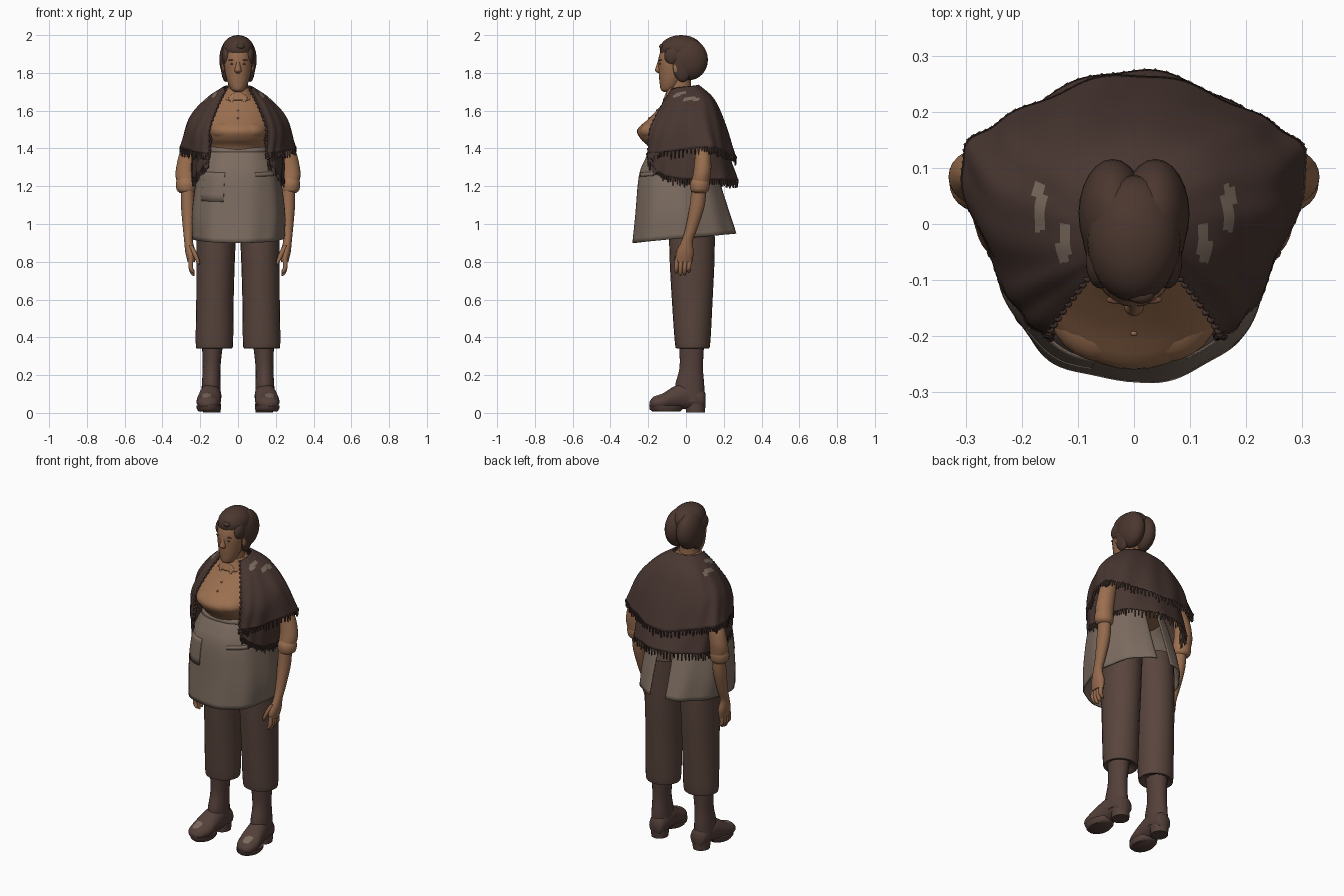
import bpy, bmesh, math, random
from mathutils import Vector, Matrix

random.seed(4)
cube = bpy.data.objects.get("Cube")
if cube:
    bpy.data.objects.remove(cube)


def material(name, *rgb):
    mat = bpy.data.materials.new(name)
    mat.use_nodes = True
    mat.diffuse_color = (*rgb, 1)
    mat.node_tree.nodes["Principled BSDF"].inputs["Base Color"].default_value = (*rgb, 1)
    return mat


SKIN = material("skin", .30, .145, .075)
BLOUSE = material("tan blouse", .33, .16, .08)
SHAWL = material("dark brown wool", .066, .038, .031)
TROUSERS = material("brown trousers", .098, .058, .046)
APRON = material("grey brown apron", .20, .148, .115)
BOOT = material("boot leather", .088, .051, .042)
HAIR = material("dark hair", .07, .038, .028)
LIPS = material("dark lips", .15, .065, .038)


def finish(name, bm, mat, mirror=False, thickness=0):
    """Turn a bmesh into a smooth object, optionally mirrored or thickened."""
    bmesh.ops.recalc_face_normals(bm, faces=bm.faces)
    mesh = bpy.data.meshes.new(name)
    bm.to_mesh(mesh)
    bm.free()
    mesh.materials.append(mat)
    obj = bpy.data.objects.new(name, mesh)
    bpy.context.collection.objects.link(obj)
    bpy.ops.object.select_all(action='DESELECT')
    obj.select_set(True)
    bpy.context.view_layer.objects.active = obj
    bpy.ops.object.shade_smooth_by_angle(angle=math.radians(50))
    if thickness:
        mod = obj.modifiers.new("thickness", 'SOLIDIFY')
        mod.thickness, mod.offset = thickness, 0
    if mirror:
        obj.modifiers.new("mirror", 'MIRROR').use_clip = False
    return obj


def spline(points, steps):
    """Smooth curve through points of any dimension."""
    pts = [Vector(p) for p in points]
    pts = [2 * pts[0] - pts[1], *pts, 2 * pts[-1] - pts[-2]]
    out = []
    for a, b, c, d in zip(pts, pts[1:], pts[2:], pts[3:]):
        for i in range(steps):
            t = i / steps
            out.append(b + (c - a) * (t / 2) + (2 * a - 5 * b + 4 * c - d) * (t * t / 2)
                       + (3 * b - a - 3 * c + d) * (t ** 3 / 2))
    return out + [pts[-2]]


def skin(name, rows, mat, closed=True, caps=True, **options):
    bm = bmesh.new()
    grid = [[bm.verts.new(p) for p in row] for row in rows]
    n = len(grid[0])
    for low, high in zip(grid, grid[1:]):
        for i in range(n if closed else n - 1):
            j = (i + 1) % n
            bm.faces.new((low[i], low[j], high[j], high[i]))
    if closed and caps:
        bm.faces.new(grid[0])
        bm.faces.new(grid[-1])
    return finish(name, bm, mat, **options)


def loft(name, profile, mat, sides=24, steps=4, along_y=False, **options):
    """Stack of ellipses given as x, y, z, half width, half depth."""
    rows = []
    for x, y, z, rx, ry in spline(profile, steps):
        ring = []
        for i in range(sides):
            a = math.tau * i / sides
            u, v = rx * math.cos(a), ry * math.sin(a)
            ring.append((x + u, y, z + v) if along_y else (x + u, y + v, z))
        rows.append(ring)
    return skin(name, rows, mat, **options)


def ball(name, centre, radii, mat, mirror=False):
    bm = bmesh.new()
    place = Matrix.Translation(centre) @ Matrix.Diagonal((*radii, 1))
    bmesh.ops.create_uvsphere(bm, u_segments=24, v_segments=16, radius=1, matrix=place)
    return finish(name, bm, mat, mirror)


def worn(obj, spots, floor):
    """Pale worn spots: faces above a height inside ellipses seen from above."""
    obj.data.materials.append(APRON)
    for face in obj.data.polygons:
        c = face.center
        for x, y, rx, ry in spots:
            if c.z > floor and ((abs(c.x) - x) / rx) ** 2 + ((c.y - y) / ry) ** 2 < 1:
                face.material_index = 1


# Trousers and boots
loft("trouser_legs", [(.125, .035, .36, .06, .06), (.125, .035, .342, .09, .083),
     (.125, .035, .375, .099, .094), (.122, .033, .6, .099, .108),
     (.118, .032, .85, .103, .12), (.11, .03, 1.1, .11, .12)], TROUSERS, mirror=True)
loft("boot_shafts", [(.142, .03, .06, .052, .065), (.142, .02, .14, .05, .077),
     (.14, .028, .24, .047, .062), (.135, .03, .37, .056, .066)], BOOT, mirror=True)
feet = loft("boot_feet", [(.135, .104, .07, .02, .03), (.138, .085, .073, .046, .055),
     (.143, .0, .09, .055, .07), (.15, -.06, .08, .06, .062), (.156, -.12, .06, .064, .045),
     (.161, -.17, .052, .05, .034), (.163, -.194, .047, .02, .012)],
     BOOT, along_y=True, mirror=True, steps=6)
worn(feet, [(.168, -.145, .024, .03)], .07)
loft("boot_soles", [(.154, -.105, .008, .055, .075), (.154, -.105, .02, .064, .088),
     (.155, -.105, .04, .066, .09)], BOOT, steps=1, mirror=True)
loft("boot_heels", [(.138, .05, .003, .046, .05), (.138, .05, .05, .048, .054)],
     BOOT, steps=1, mirror=True)

# Wrap apron, open at the back: height, half width, front y, back y
WRAP = spline([(1.42, .15, -.17, .1), (1.34, .185, -.215, .13), (1.25, .215, -.247, .16),
               (1.05, .243, -.264, .22), (.9, .24, -.277, .264)], 6)


def wrap_panel(name, start, end, first=0, last=None, grow=0):
    rows = []
    for k, (z, rx, front, back) in enumerate(WRAP[first:last]):
        drop = (k + first) / (len(WRAP) - 1)
        row = []
        for i in range(121):
            a = math.radians(start + (end - start) * i / 120)
            c, s = math.cos(a), math.sin(a)
            fold = 1 + grow + .016 * drop * math.sin(9 * a + 2 * drop)
            x = rx * math.copysign(abs(c) ** .8, c) * (1 - .13 * max(s, 0)) * fold
            y = (front + back) / 2 + (back - front) / 2 * math.copysign(abs(s) ** .9, s) * fold
            row.append((x, y, z + .025 * drop * (1 + s)))
        rows.append(row)
    skin(name, rows, APRON, closed=False, thickness=.007)


wrap_panel("apron", -262, 79)
wrap_panel("apron_waistband", -200, 20, 0, 4, .02)
wrap_panel("apron_right_pocket", -140, -104, 11, 17, .016)
wrap_panel("apron_left_pocket", -70, -36, 11, 13, .016)

# Blouse and collar
loft("blouse", [(0, -.02, 1.34, .165, .15), (0, -.03, 1.41, .17, .17), (0, -.045, 1.45, .185, .195),
     (0, -.05, 1.5, .19, .208), (0, -.04, 1.56, .182, .155), (0, -.02, 1.63, .16, .11),
     (0, -.015, 1.68, .1, .082), (0, -.025, 1.72, .06, .06)], BLOUSE, sides=40)
ball("bust", (.055, -.14, 1.492), (.1, .106, .058), BLOUSE, mirror=True)
loft("collar", [(0, -.03, 1.655, .092, .09), (0, -.03, 1.69, .075, .075), (0, -.03, 1.72, .062, .066)],
     BLOUSE, caps=False, thickness=.006)
loft("collar_points", [(.012, -.1, 1.695, .006, .006), (.03, -.108, 1.67, .02, .008),
     (.034, -.12, 1.645, .004, .004)], BLOUSE, mirror=True)
for z, y in ((1.56, -.195), (1.6, -.155)):
    ball("blouse_button", (0, y, z), (.006, .005, .006), BLOUSE)

# Sleeves, arms and hands
loft("sleeves", [(.14, .04, 1.58, .045, .05), (.21, .07, 1.48, .05, .045), (.258, .088, 1.38, .05, .042),
     (.275, .088, 1.3, .052, .046), (.277, .082, 1.25, .053, .047), (.27, .074, 1.2, .048, .047)],
     BLOUSE, mirror=True)
loft("rolled_cuffs", [(.272, .073, 1.165, .036, .036), (.274, .073, 1.18, .05, .048),
     (.275, .074, 1.215, .054, .052), (.276, .077, 1.245, .042, .042)], BLOUSE, mirror=True)
loft("forearms", [(.268, .07, 1.22, .035, .038), (.266, .06, 1.1, .036, .04),
     (.264, .03, .98, .028, .032), (.262, .006, .91, .023, .03), (.252, -.005, .85, .027, .046),
     (.247, -.012, .8, .02, .044)], SKIN, mirror=True)
for k in range(4):
    y = -.047 + .022 * k
    tip = .722 + .012 * abs(k - 1.3)
    loft("finger", [(.249, y, .82, .012, .012), (.25, y - .004, .77, .012, .012),
         (.24, y - .005, tip + .01, .01, .01), (.234, y - .004, tip, .003, .003)],
         SKIN, sides=10, mirror=True)
loft("thumbs", [(.25, -.025, .885, .013, .015), (.228, -.045, .84, .013, .014),
     (.212, -.052, .8, .01, .01), (.208, -.052, .785, .003, .003)], SKIN, sides=10, mirror=True)

# Neck, head and face
loft("neck", [(0, -.02, 1.62, .065, .065), (0, -.03, 1.72, .054, .058), (0, -.03, 1.82, .052, .06)], SKIN)
loft("head", [(0, -.098, 1.7, .018, .02), (0, -.092, 1.712, .036, .042), (0, -.08, 1.75, .055, .06),
     (0, -.065, 1.81, .07, .08), (0, -.057, 1.87, .075, .09), (0, -.045, 1.93, .068, .08),
     (0, -.04, 1.965, .03, .04)], SKIN)
loft("nose", [(0, -.138, 1.875, .008, .006), (0, -.142, 1.84, .012, .014),
     (0, -.146, 1.812, .018, .018), (0, -.138, 1.798, .01, .008)], SKIN, sides=16)
ball("lips", (0, -.133, 1.77), (.02, .007, .004), LIPS)
ball("chin", (0, -.117, 1.73), (.024, .02, .018), SKIN)
ball("eyes", (.03, -.136, 1.848), (.012, .006, .004), LIPS, mirror=True)
ball("eyebrows", (.032, -.135, 1.868), (.018, .007, .004), LIPS, mirror=True)
ball("ears", (.078, -.052, 1.825), (.008, .016, .026), SKIN, mirror=True)

# Hair swept up from the face into two lobes behind
ball("hair_lobes", (.038, .018, 1.87), (.061, .098, .108), HAIR, mirror=True)
ball("hair_crown", (0, -.026, 1.925), (.084, .113, .075), HAIR)
ball("hair_sides", (.064, -.018, 1.85), (.028, .055, .098), HAIR, mirror=True)
ball("hair_temples", (.06, -.065, 1.89), (.026, .05, .05), HAIR, mirror=True)
ball("hair_front_curl", (.012, -.126, 1.94), (.024, .016, .014), HAIR)


# Shawl: columns run from neck to hem, front edge to centre back
def drape(name, columns):
    half = [spline(c, 10) for c in columns]
    flip = [[Vector((-p.x, p.y, p.z)) for p in c] for c in half[-2::-1]]
    rows = [spline(r, 24) for r in zip(*(half + flip))]
    for k, row in enumerate(rows):
        for i, p in enumerate(row):
            wave = .004 * k / len(rows) * math.sin(i * .4 + k * .15)
            row[i] = p + Vector((p.x, p.y, 0)).normalized() * wave
    cloth = skin(name, rows, SHAWL, closed=False, thickness=.008)
    # Tassels hang from the hem, short stitches trim the front edges
    bm = bmesh.new()
    for p in rows[-1][::2]:
        length = random.uniform(.025, .05)
        place = Matrix.Translation(p - Vector((0, 0, length / 2 - .004)))
        bmesh.ops.create_cone(bm, segments=5, cap_ends=True, radius1=.004, radius2=.006,
                              depth=length, matrix=place)
    for row in rows[::2]:
        for p in (row[0], row[-1]):
            bmesh.ops.create_icosphere(bm, subdivisions=1, radius=.008, matrix=Matrix.Translation(p))
    finish(name + "_fringe", bm, SHAWL)
    return cloth


upper = drape("shawl_upper", [
    [(.065, -.075, 1.71), (.108, -.13, 1.62), (.15, -.19, 1.5), (.15, -.205, 1.37)],
    [(.075, -.045, 1.72), (.152, -.08, 1.635), (.215, -.115, 1.5), (.22, -.13, 1.38)],
    [(.075, .0, 1.725), (.165, .02, 1.662), (.255, .04, 1.56), (.306, .098, 1.405)],
    [(.055, .045, 1.73), (.13, .11, 1.665), (.2, .155, 1.54), (.222, .19, 1.39)],
    [(0, .065, 1.735), (0, .145, 1.66), (0, .205, 1.53), (0, .265, 1.35)]])
worn(upper, [(.165, .03, .012, .045), (.122, -.033, .012, .036)], 1.55)
drape("shawl_lower", [
    [(.14, -.17, 1.5), (.145, -.193, 1.41), (.16, -.2, 1.33)],
    [(.2, -.11, 1.5), (.213, -.13, 1.37), (.216, -.115, 1.26)],
    [(.225, .0, 1.5), (.24, .01, 1.36), (.24, .03, 1.235)],
    [(.18, .13, 1.5), (.205, .16, 1.36), (.212, .185, 1.235)],
    [(0, .185, 1.5), (0, .225, 1.36), (0, .272, 1.235)]])
